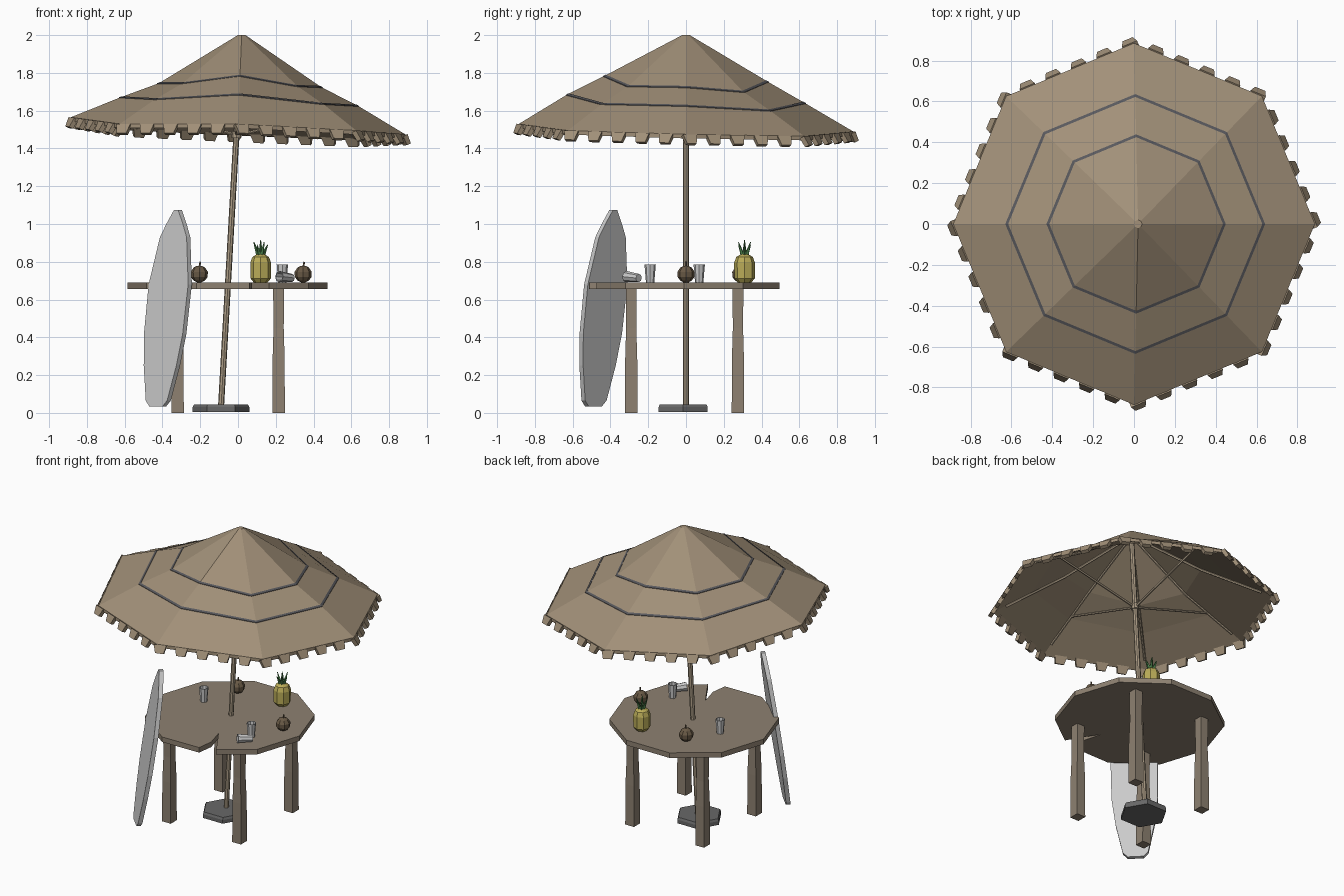
import bpy, bmesh, math
from math import cos, sin, pi, radians
from mathutils import Vector, Matrix

if "Cube" in bpy.data.objects:
    bpy.data.objects.remove(bpy.data.objects["Cube"])

mats = {}
THATCH, WOOD, POLE = (0.36, 0.28, 0.19), (0.27, 0.22, 0.165), (0.42, 0.34, 0.24)
STRIPE, HUSK = (0.10, 0.10, 0.11), (0.14, 0.10, 0.06)
YELLOW, GREEN, DARK = (0.50, 0.42, 0.10), (0.07, 0.22, 0.07), (0.14, 0.14, 0.14)


def mesh(name, verts, faces, color=None):
    me = bpy.data.meshes.new(name)
    me.from_pydata([tuple(v) for v in verts], [], faces)
    bm = bmesh.new()
    bm.from_mesh(me)
    bmesh.ops.recalc_face_normals(bm, faces=bm.faces)
    bm.to_mesh(me)
    bm.free()
    ob = bpy.data.objects.new(name, me)
    bpy.context.collection.objects.link(ob)
    if color:
        if color not in mats:
            mats[color] = bpy.data.materials.new("colour_%d" % len(mats))
            mats[color].diffuse_color = (*color, 1)
        me.materials.append(mats[color])
    return ob


def loft(name, rings, color=None):
    """Skin a stack of equal-sized rings and cap both ends."""
    n = len(rings[0])
    verts = [v for r in rings for v in r]
    faces = [(k*n+i, k*n+(i+1) % n, (k+1)*n+(i+1) % n, (k+1)*n+i)
             for k in range(len(rings)-1) for i in range(n)]
    faces += [tuple(range(n)), tuple(range(len(verts)-n, len(verts)))]
    return mesh(name, verts, faces, color)


def lathe(name, profile, sides, loc, color=None, rot=None):
    m = Matrix.Translation(loc) @ (rot or Matrix())
    return loft(name, [[m @ Vector((r*cos(2*pi*i/sides), r*sin(2*pi*i/sides), z))
                        for i in range(sides)] for r, z in profile], color)


def rod(name, a, b, r, color, sides=6, r2=None):
    a, b = Vector(a), Vector(b)
    q = (b-a).to_track_quat('Z', 'Y').to_matrix().to_4x4()
    return lathe(name, [(r, 0), (r if r2 is None else r2, (b-a).length)], sides, a, color, q)


# canopy: eight slightly uneven ridges, heights listed per ridge from +x round
RADII = (0.02, 0.43, 0.63, 0.885)
HEIGHTS = ([2.0]*8,
           [1.725, 1.70, 1.755, 1.74, 1.745, 1.745, 1.785, 1.73],
           [1.625, 1.60, 1.64, 1.65, 1.67, 1.66, 1.685, 1.635],
           [1.475, 1.465, 1.49, 1.52, 1.565, 1.53, 1.53, 1.495])


def ridge(i, r, dz=0.0):
    i %= 8
    k = max(j for j in range(3) if RADII[j] <= r)
    t = (r-RADII[k]) / (RADII[k+1]-RADII[k])
    z = HEIGHTS[k][i]*(1-t) + HEIGHTS[k+1][i]*t
    a = i*pi/4
    return Vector((r*cos(a) + 0.02*(1-r/0.9), r*sin(a), z+dz))


under = [[ridge(i, r, -0.022) for i in range(8)] for r in RADII]
over = [[ridge(i, r) for i in range(8)] for r in reversed(RADII)]
loft("canopy", under + over, THATCH)

# dark stripes round the canopy
for n, r in enumerate((0.425, 0.622)):
    v = [ridge(i, q, d) for q, d in ((r, .003), (r+.014, .003), (r+.014, -.005), (r, -.005))
         for i in range(8)]
    f = [(k*8+i, k*8+(i+1) % 8, ((k+1) % 4)*8+(i+1) % 8, ((k+1) % 4)*8+i)
         for k in range(4) for i in range(8)]
    mesh("canopy_stripe_%d" % n, v, f, STRIPE)

# fringe tabs hanging from the rim, five per side
tv, tf = [], []
for i in range(8):
    a, b = ridge(i, 0.885), ridge(i+1, 0.885)
    along = (b-a).normalized()
    out = Vector((cos((i+.5)*pi/4), sin((i+.5)*pi/4), 0))
    for j in range(5):
        p = a.lerp(b, (j+0.16)/5)
        s = len(tv)
        for w, o, z in ((.040, -.018, -.012), (.040, .006, .0),
                        (.027, .030, -.048), (.027, .008, -.058)):
            tv += [p + along*d + out*o + Vector((0, 0, z)) for d in (-w, w)]
        tf += [(s+2*k, s+2*k+1, s+(2*k+3) % 8, s+(2*k+2) % 8) for k in range(4)]
        tf += [(s, s+2, s+4, s+6), (s+1, s+3, s+5, s+7)]
mesh("canopy_fringe", tv, tf, THATCH)

# leaning pole, ribs, runner and four struts
rod("pole", (-0.09, 0, 0.03), (0.02, 0, 1.975), 0.016, POLE, 8)
rod("runner", (-0.009, 0, 1.455), (-0.007, 0, 1.49), 0.026, POLE, 8)
for i in range(8):
    rod("rib_%d" % i, ridge(i, 0.03, -0.04), ridge(i, 0.43, -0.03), 0.008, POLE)
    rod("rib_end_%d" % i, ridge(i, 0.43, -0.03), ridge(i, 0.80, -0.03), 0.008, POLE)
    if i % 2 == 0:
        rod("strut_%d" % i, (-0.008, 0, 1.47), ridge(i, 0.60, -0.035), 0.008, POLE)

# hexagonal base weight
lathe("umbrella_base", [(0.15, 0.005), (0.15, 0.03), (0.143, 0.045)], 6,
      (-0.09, -0.015, 0), DARK)

# ten-sided table top with a split in the front edge
CX, CY = -0.055, -0.01
outline = [(CX+0.53*cos(k*pi/5), CY+0.53*sin(k*pi/5)) for k in range(10)]
outline[8:9] = [(0.06, -0.51), (0.075, -0.40), (0.04, -0.27), (0.115, -0.39), (0.165, -0.475)]
loft("table_top", [[(x, y, z) for x, y in outline] for z in (0.655, 0.69)], WOOD)

# tapered square legs
for n, (x, y) in enumerate([(-.32, -.29), (.215, -.29), (.215, .275), (-.32, .275)]):
    loft("table_leg_%d" % n,
         [[(x+h*sx, y+h*sy, z) for sx, sy in ((-1, -1), (1, -1), (1, 1), (-1, 1))]
          for h, z in ((.033, 0), (.032, .28), (.027, .45), (.029, .66))], WOOD)

# surfboard leaning against the table, its face turned to the corner
half = [(.05, .035), (.08, .065), (.122, .25), (.145, .42), (.148, .68),
        (.10, .93), (.062, 1.0), (.015, 1.075)]
prof = [(w, z) for w, z in half] + [(-w, z) for w, z in reversed(half)]
U, N = Vector((.707, -.707, 0)), Vector((.707, .707, 0))
board = []
for d, inset in ((-.014, .0), (.014, .0)):
    ring = []
    for w, z in prof:
        t = (z-0.035)/1.04
        c = Vector((-.425, -.49, z)).lerp(Vector((-.318, -.385, z)), t)
        ring.append(c + U*w + N*d)
    board.append(ring)
loft("surfboard", board)

# pineapple
P = Vector((0.12, 0.31, 0.69))
lathe("pineapple", [(.036, 0), (.054, .022), (.055, .105), (.044, .135), (.02, .15)],
      8, P, YELLOW)
for k in range(6):
    a = k*pi/3
    d = Vector((cos(a), sin(a), 0))
    rod("pineapple_leaf_%d" % k, P+d*.010+Vector((0, 0, .14)),
        P+d*.037+Vector((0, 0, .20+.015*(k % 2))), .013, GREEN, 4, .002)
rod("pineapple_leaf_top", P+Vector((0, 0, .14)), P+Vector((0, 0, .225)), .013, GREEN, 4, .002)

# coconuts with a little stem
for n, (x, y) in enumerate([(-.205, .29), (.345, 0.0)]):
    lathe("coconut_%d" % n, [(.047*sin(radians(t)), .045-.045*cos(radians(t)))
                             for t in (15, 40, 70, 105, 140, 165)], 8, (x, y, .69), HUSK)
    rod("coconut_stem_%d" % n, (x, y, .77), (x+.006, y, .80), .005, HUSK, 5)

# tapered cups, hollow; one tipped over
CUP = [(.022, 0), (.030, .095), (.026, .095), (.019, .008)]
lathe("cup_left", CUP, 8, (-.31, .07, .69))
lathe("cup_right", CUP, 8, (.235, -.19, .69))
tip = Vector((-.70, -.70, .08)).to_track_quat('Z', 'Y').to_matrix().to_4x4()
lathe("cup_tipped", CUP, 8, (.285, -.25, .714), None, tip)

for m in bpy.data.materials:
    if m.users and not m.is_grease_pencil:
        m.use_nodes = True
        m.node_tree.nodes["Principled BSDF"].inputs["Base Color"].default_value = m.diffuse_color
